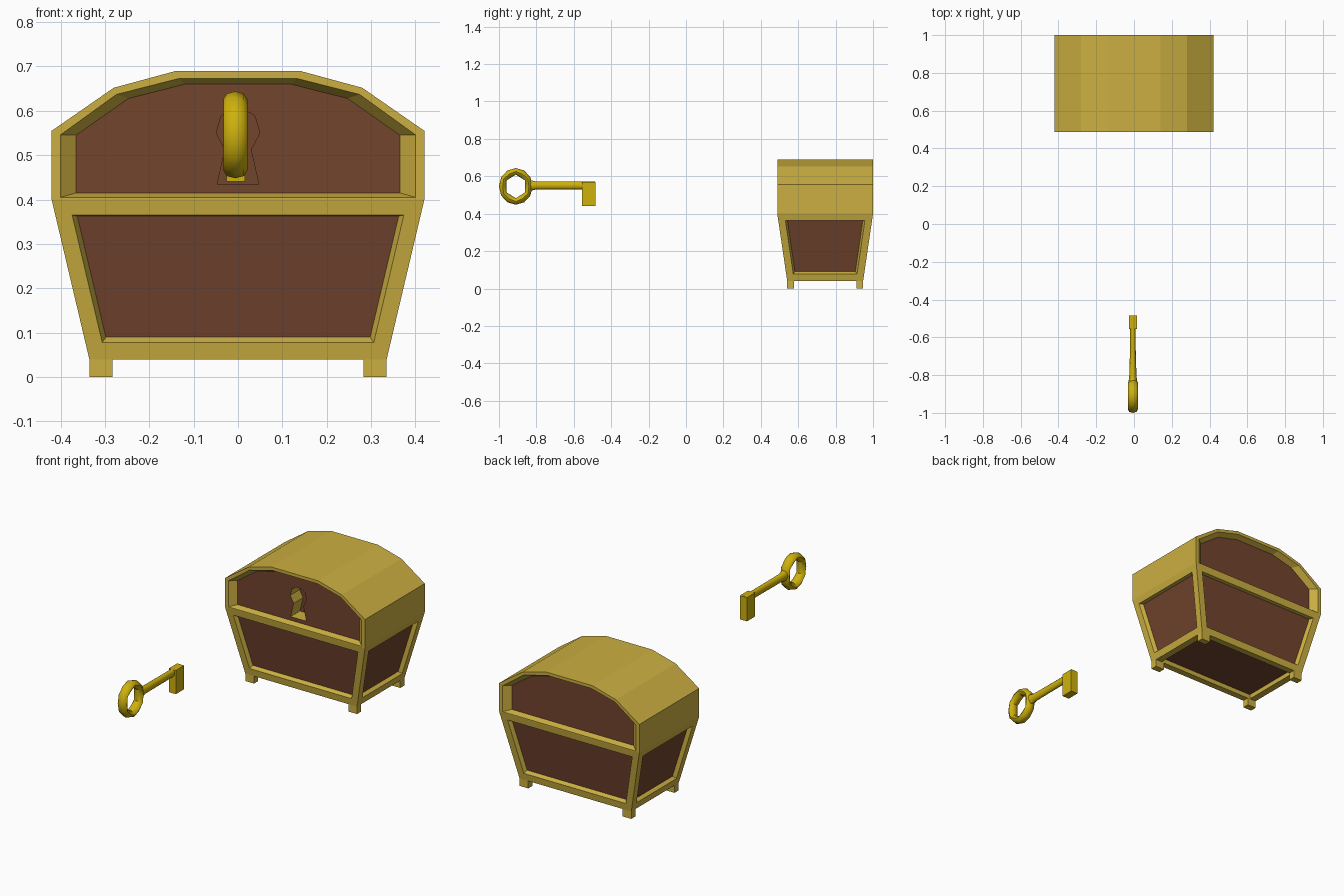
import bpy, bmesh, math
from mathutils import Vector

if "Cube" in bpy.data.objects:
    bpy.data.objects.remove(bpy.data.objects["Cube"])


def material(name, color):
    m = bpy.data.materials.new(name)
    m.diffuse_color = (*color, 1)
    m.use_nodes = True
    m.node_tree.nodes["Principled BSDF"].inputs["Base Color"].default_value = m.diffuse_color
    return m


GOLD = material("pale gold trim", (0.60, 0.43, 0.052))
WOOD = material("brown wood", (0.168, 0.058, 0.027))
KEY = material("bright gold", (0.62, 0.44, 0.004))
YC = 0.744  # chest centre in y


def finish(bm, name, mats, smooth=None):
    bmesh.ops.recalc_face_normals(bm, faces=bm.faces)
    me = bpy.data.meshes.new(name)
    bm.to_mesh(me)
    bm.free()
    for m in mats:
        me.materials.append(m)
    ob = bpy.data.objects.new(name, me)
    bpy.context.collection.objects.link(ob)
    if smooth:
        bpy.context.view_layer.objects.active = ob
        ob.select_set(True)
        bpy.ops.object.shade_smooth_by_angle(angle=math.radians(smooth))
        ob.select_set(False)
    return ob


def loop(bm, pts):
    return [bm.verts.new(p) for p in pts]


def bridge(bm, a, b, mat=0):
    n = len(a)
    for i in range(n):
        j = (i + 1) % n
        bm.faces.new((a[i], a[j], b[j], b[i])).material_index = mat


def cap(bm, a, mat=0):
    bm.faces.new(a).material_index = mat


def ring_edges(bm, a):
    out = []
    for i, v in enumerate(a):
        w = a[(i + 1) % len(a)]
        out.append(bm.edges.get((v, w)) or bm.edges.new((v, w)))
    return out


def box(bm, lo, hi):
    r = [loop(bm, [(lo[0], lo[1], z), (hi[0], lo[1], z), (hi[0], hi[1], z), (lo[0], hi[1], z)])
         for z in (lo[2], hi[2])]
    bridge(bm, *r)
    cap(bm, r[0])
    cap(bm, r[1])


# --- body: tapered box with a recessed wooden panel on each side and below ---
def half(z):
    t = (z - 0.04) / 0.36
    return Vector((0.335 + 0.085 * t, 0.203 + 0.053 * t))


bm = bmesh.new()
SIGNS = ((-1, -1), (1, -1), (1, 1), (-1, 1))
low, top = [loop(bm, [(sx * half(z).x, YC + sy * half(z).y, z) for sx, sy in SIGNS])
            for z in (0.04, 0.40)]
for i in range(4):
    j = (i + 1) % 4
    axis = i % 2                         # 0: panel runs along x, 1: along y
    out = 1 if i in (1, 2) else -1       # outward direction of this side
    along = 1 if i < 2 else -1

    def side_loop(rows, margin, depth):
        pts = []
        for s, z in rows:
            h = half(z)
            run = s * along * (h[axis] - margin)
            off = out * (h[1 - axis] - depth)
            pts.append((run, YC + off, z) if axis == 0 else (off, YC + run, z))
        return loop(bm, pts)

    frame = [low[i], low[j], top[j], top[i]]
    rim = side_loop(((-1, .078), (1, .078), (1, .365), (-1, .365)), 0.038, 0)
    inner = side_loop(((-1, .09), (1, .09), (1, .363), (-1, .363)), 0.049, 0.02)
    bridge(bm, frame, rim)
    # top rim strip keeps the frame closed without an inner lid face
    bridge(bm, rim, inner)
    cap(bm, inner, 1)
bot = [loop(bm, [(sx * 0.297, YC + sy * 0.168, z) for sx, sy in SIGNS]) for z in (0.04, 0.065)]
bridge(bm, low, bot[0])
bridge(bm, bot[0], bot[1])
cap(bm, bot[1], 1)
bmesh.ops.remove_doubles(bm, verts=bm.verts, dist=1e-5)
# avoid duplicate corner strips left by shared frame edges
finish(bm, "chest_body", (GOLD, WOOD))

# --- feet ---
bm = bmesh.new()
for sx, sy in SIGNS:
    xs = sorted((sx * 0.283, sx * 0.335))
    ys = sorted((YC + sy * 0.167, YC + sy * 0.203))
    box(bm, (xs[0], ys[0], 0), (xs[1], ys[1], 0.041))
finish(bm, "chest_feet", (GOLD,))


# --- lid: faceted arch with recessed wooden ends and a keyhole in front ---
def arch(bm, right, y):
    pts = right + [(-x, z) for x, z in reversed(right)]
    return loop(bm, [(x, y, z) for x, z in pts])


OUTER = [(.42, .40), (.42, .555), (.28, .652), (.14, .69)]
RIM = [(.40, .405), (.40, .546), (.274, .637), (.133, .673)]
PANEL = [(.365, .415), (.365, .545), (.247, .628), (.12, .66)]
HOLE = [(.047, .435), (.029, .512), (.049, .55), (.038, .588), (.016, .602)]
bm = bmesh.new()
ends = []
for s in (-1, 1):
    y = YC + s * 0.256
    outer, rim = arch(bm, OUTER, y), arch(bm, RIM, y)
    inner = arch(bm, PANEL, y - s * 0.03)
    bridge(bm, outer, rim)
    bridge(bm, rim, inner)
    ends.append(outer)
    if s == 1:
        cap(bm, inner, 1)
        continue
    # front wood panel pierced by the keyhole, gold walls and wooden back
    mouth = arch(bm, HOLE, y + 0.03)
    made = bmesh.ops.triangle_fill(bm, use_beauty=True,
                                   edges=ring_edges(bm, inner) + ring_edges(bm, mouth))
    for f in made["geom"]:
        if isinstance(f, bmesh.types.BMFace):
            f.material_index = 1
    back = arch(bm, HOLE, y + 0.11)
    bridge(bm, mouth, back)
    cap(bm, back, 1)
a, b = ends
for i in range(len(a) - 1):              # roof strips, open underneath
    bm.faces.new((a[i], a[i + 1], b[i + 1], b[i]))
finish(bm, "chest_lid", (GOLD, WOOD))

# --- key bow: rounded ring with a six-sided opening ---
KX = -0.006
bm = bmesh.new()
rings = []
for k in range(12):
    ang = math.radians(30 * k)
    r_in = 0.063 * (1 if k % 2 else math.cos(math.radians(30)))
    mid, rad = (0.098 + r_in) / 2, (0.098 - r_in) / 2
    pts = []
    for m in range(8):
        q = math.radians(45 * m)
        r = mid + rad * math.cos(q)
        pts.append((KX + 0.027 * math.sin(q), -0.91 + 0.92 * r * math.cos(ang),
                    0.546 + r * math.sin(ang)))
    rings.append(loop(bm, pts))
for k in range(12):
    bridge(bm, rings[k], rings[(k + 1) % 12])
finish(bm, "key_bow", (KEY,), 50)

# --- key shaft: round bar flaring towards the bow ---
bm = bmesh.new()
rings = []
for y, rx, rz in ((-.845, .024, .034), (-.80, .019, .022), (-.66, .015, .022), (-.487, .015, .022)):
    rings.append(loop(bm, [(KX + rx * math.cos(math.tau * i / 10), y,
                            0.551 + rz * math.sin(math.tau * i / 10)) for i in range(10)]))
for p, q in zip(rings, rings[1:]):
    bridge(bm, p, q)
cap(bm, rings[0])
cap(bm, rings[-1])
finish(bm, "key_shaft", (KEY,), 50)

# --- key bit: flat tooth hanging from the shaft end ---
bm = bmesh.new()
box(bm, (KX - 0.02, -0.555, 0.441), (KX + 0.022, -0.485, 0.57))
finish(bm, "key_bit", (KEY,))
